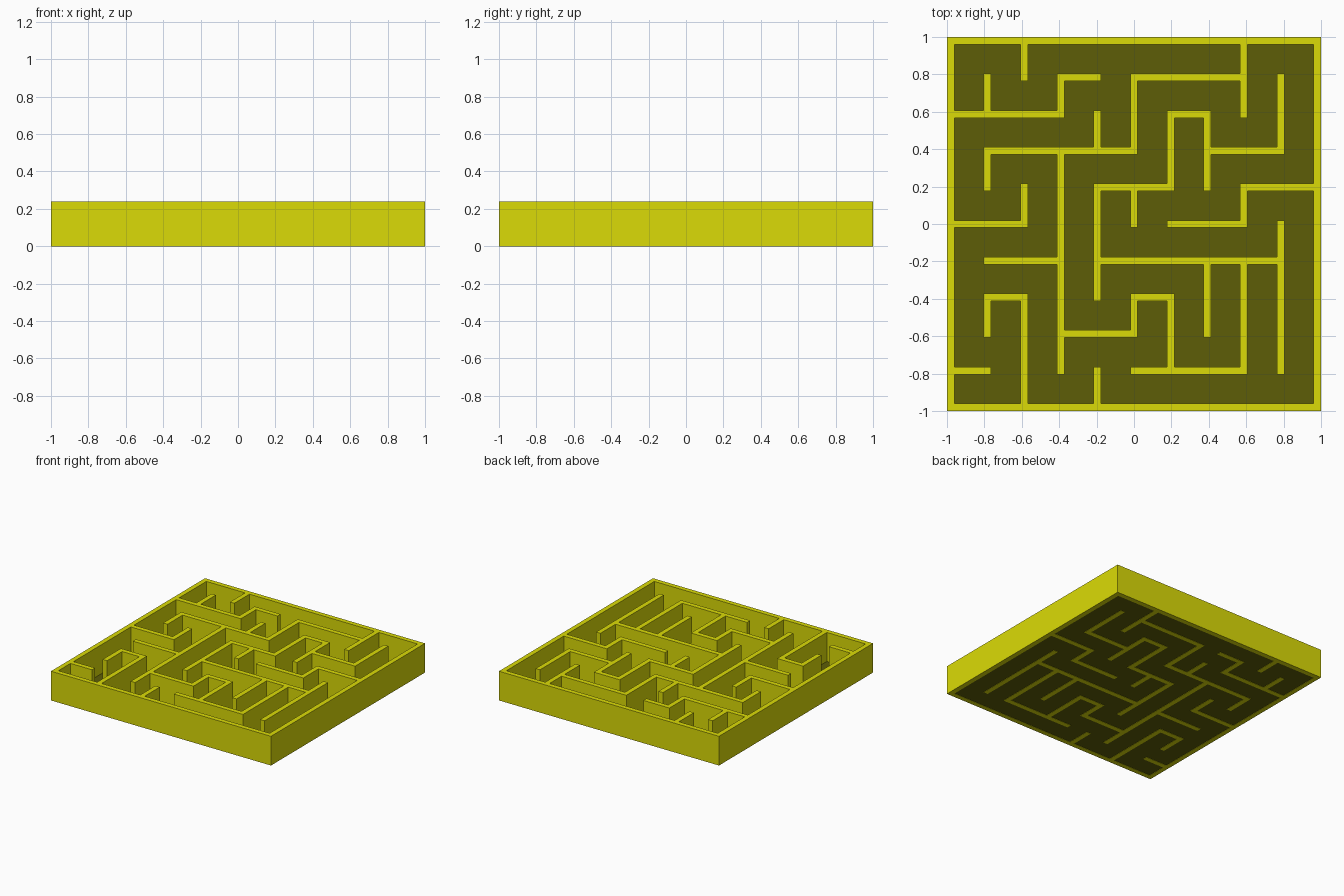
import bpy, bmesh

if "Cube" in bpy.data.objects:
    bpy.data.objects.remove(bpy.data.objects["Cube"])

N, WALL, HEIGHT = 10, 0.04, 0.24
PITCH = (2 - WALL) / N

# inner walls on the 10 x 10 cell lattice: line number -> (start, end) node pairs
vertical = {
    1: [(2, 3), (6, 7), (8, 9)],
    2: [(0, 3), (5, 6), (9, 10)],
    3: [(1, 7), (8, 9)],
    4: [(0, 1), (3, 6), (7, 8)],
    5: [(2, 3), (5, 6), (7, 9)],
    6: [(1, 3), (6, 8)],
    7: [(2, 4), (6, 8)],
    8: [(1, 4), (5, 6), (8, 10)],
    9: [(1, 5), (7, 9)],
}
horizontal = {
    1: [(0, 1), (5, 8)],
    2: [(3, 5)],
    3: [(1, 2), (5, 6)],
    4: [(1, 3), (4, 9)],
    5: [(0, 2), (6, 8)],
    6: [(4, 6), (8, 10)],
    7: [(1, 5), (7, 9)],
    8: [(0, 3), (6, 7)],
    9: [(3, 4), (5, 8)],
}
# outer frame
for lines in (vertical, horizontal):
    lines[0] = lines[N] = [(0, N)]


def material(name, color):
    mat = bpy.data.materials.new(name)
    mat.diffuse_color = color
    mat.use_nodes = True
    mat.node_tree.nodes["Principled BSDF"].inputs["Base Color"].default_value = mat.diffuse_color
    return mat


def make_object(name, bm, mat):
    mesh = bpy.data.meshes.new(name)
    bm.to_mesh(mesh)
    bm.free()
    mesh.materials.append(mat)
    obj = bpy.data.objects.new(name, mesh)
    bpy.context.collection.objects.link(obj)
    return obj


# footprint tiles: even indices are wall posts, odd indices are the spans between
tiles = set()
for line, runs in vertical.items():
    for a, b in runs:
        tiles |= {(2 * line, k) for k in range(2 * a, 2 * b + 1)}
for line, runs in horizontal.items():
    for a, b in runs:
        tiles |= {(k, 2 * line) for k in range(2 * a, 2 * b + 1)}


def coord(k):
    return -1 + PITCH * (k // 2) + WALL * (k % 2)


# maze walls: one welded footprint, extruded up
bm = bmesh.new()
for i, j in sorted(tiles):
    corners = ((i, j), (i + 1, j), (i + 1, j + 1), (i, j + 1))
    bm.faces.new([bm.verts.new((coord(u), coord(v), 0)) for u, v in corners])
bmesh.ops.remove_doubles(bm, verts=bm.verts[:], dist=1e-4)
ext = bmesh.ops.extrude_face_region(bm, geom=bm.faces[:], use_keep_orig=True)
top = [g for g in ext["geom"] if isinstance(g, bmesh.types.BMVert)]
bmesh.ops.translate(bm, verts=top, vec=(0, 0, HEIGHT))
bmesh.ops.recalc_face_normals(bm, faces=bm.faces[:])
make_object("maze_walls", bm, material("yellow", (0.71, 0.71, 0.002, 1)))

# floor sheet, just above the underside of the walls
bm = bmesh.new()
bmesh.ops.create_grid(bm, x_segments=1, y_segments=1, size=1 - WALL / 2)
bmesh.ops.translate(bm, verts=bm.verts[:], vec=(0, 0, 0.002))
make_object("maze_floor", bm, material("dark_olive", (0.11, 0.11, 0.002, 1)))
